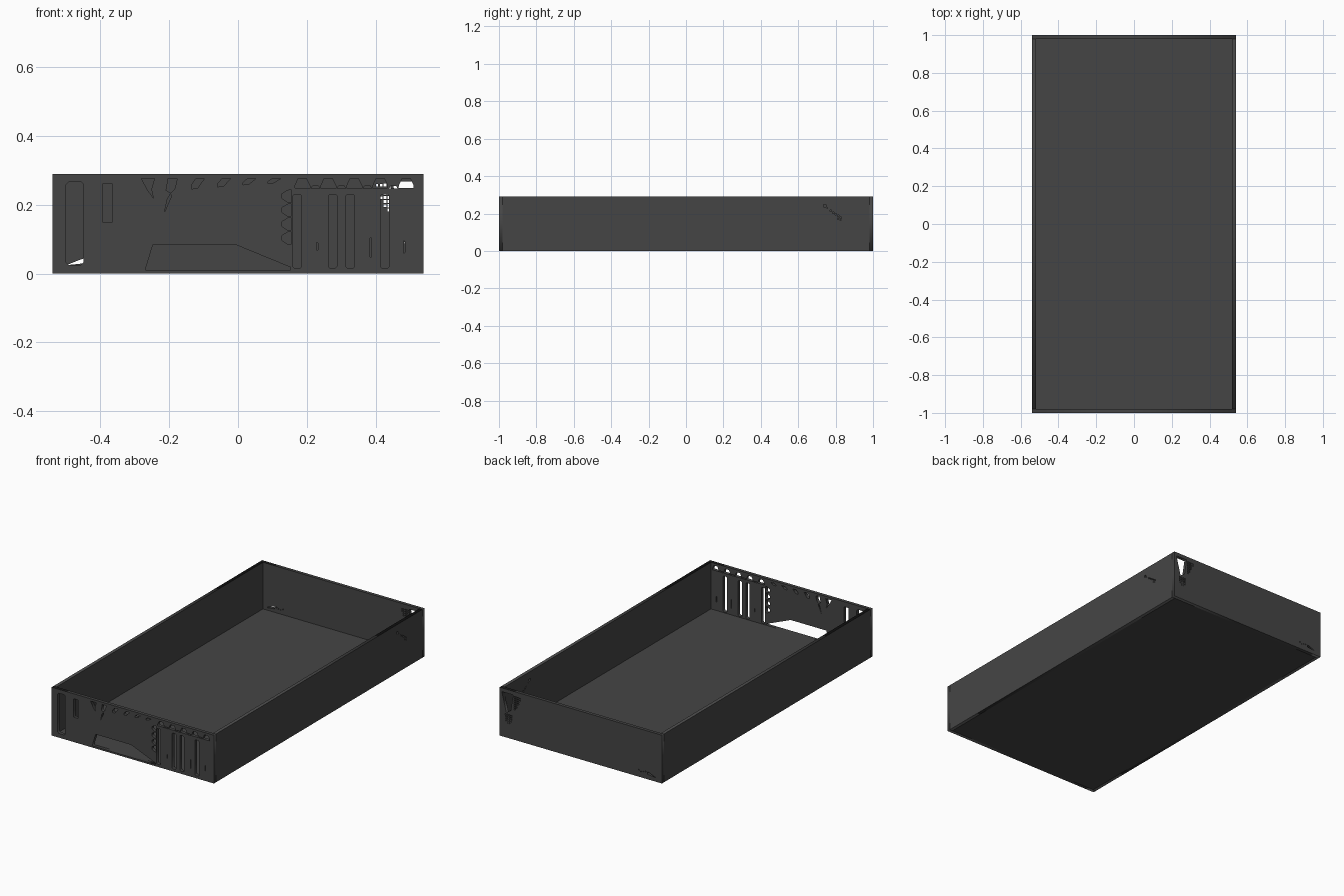
import bpy, math

W, L, H, T = 0.54, 1.0, 0.29, 0.02
FLOOR = 0.01

mat = bpy.data.materials.new("dark_grey")
mat.diffuse_color = (0.06, 0.06, 0.06, 1)


def panel(name, half, holes, loc, turn):
    """Flat sheet with cut-outs: outline and holes as filled 2D curve, given thickness."""
    cu = bpy.data.curves.new(name, 'CURVE')
    cu.dimensions, cu.fill_mode, cu.extrude = '2D', 'BOTH', T / 2
    for pts in [[(-half, 0), (half, 0), (half, H), (-half, H)]] + holes:
        sp = cu.splines.new('POLY')
        sp.points.add(len(pts) - 1)
        for p, (x, y) in zip(sp.points, pts):
            p.co = (x, y, 0, 1)
        sp.use_cyclic_u = True
    ob = bpy.data.objects.new(name, cu)
    bpy.context.collection.objects.link(ob)
    ob.location = loc
    ob.rotation_euler = (math.pi / 2, 0, turn)
    bpy.ops.object.select_all(action='DESELECT')
    ob.select_set(True)
    bpy.context.view_layer.objects.active = ob
    bpy.ops.object.convert(target='MESH')
    ob = bpy.context.object
    ob.data.materials.clear()
    ob.data.materials.append(mat)
    return ob


def slot(x0, x1, z0, z1, c=0.004):
    """Upright slot with clipped corners."""
    return [(x0 + c, z0), (x1 - c, z0), (x1, z0 + c), (x1, z1 - c),
            (x1 - c, z1), (x0 + c, z1), (x0, z1 - c), (x0, z0 + c)]


def dot(x, z, r):
    return [(x - r, z - r), (x + r, z - r), (x + r, z + r), (x - r, z + r)]


# front cut-outs: two slots on the left, row of tall slots and slits on the right
front = [slot(-0.50, -0.449, 0.025, 0.267, 0.008), slot(-0.394, -0.365, 0.149, 0.26, 0.001)]
for x in (0.172, 0.275, 0.327, 0.427):
    front.append(slot(x - 0.0125, x + 0.0125, 0.016, 0.23))
for x, z0, z1 in ((0.23, 0.068, 0.09), (0.386, 0.048, 0.104), (0.483, 0.06, 0.094)):
    front.append(slot(x - 0.002, x + 0.002, z0, z1, 0.001))
# large low opening
front.append([(-0.27, 0.01), (0.153, 0.01), (0.153, 0.018), (-0.01, 0.085), (-0.247, 0.085)])
# scallops along the top, with small gaps between
for i in range(5):
    c = 0.188 + 0.0755 * i
    front.append([(c - 0.023, 0.248), (c + 0.021, 0.248), (c + 0.021, 0.256),
                  (c + 0.011, 0.276), (c - 0.013, 0.276), (c - 0.022, 0.256)])
    if i < 4:
        front.append([(c + 0.024, 0.247), (c + 0.050, 0.247),
                      (c + 0.046, 0.254), (c + 0.029, 0.254)])
# scallops down the side
for i in range(4):
    z = 0.225 - 0.0405 * i
    front.append([(0.156, z - 0.018), (0.156, z + 0.018), (0.145, z + 0.017),
                  (0.128, z + 0.007), (0.128, z - 0.007), (0.143, z - 0.017)])
# drips and leaf shapes
front += [
    [(-0.281, 0.276), (-0.243, 0.276), (-0.252, 0.245), (-0.246, 0.219), (-0.263, 0.243)],
    [(-0.203, 0.276), (-0.177, 0.276), (-0.183, 0.248), (-0.195, 0.234), (-0.209, 0.242)],
    [(-0.197, 0.231), (-0.193, 0.226), (-0.214, 0.178), (-0.206, 0.215)],
]
for x, h in ((-0.11, 0.030), (-0.034, 0.024), (0.04, 0.018), (0.112, 0.014)):
    front.append([(x - 0.012, 0.276), (x + 0.012, 0.276), (x - 0.008, 0.276 - h + 0.002),
                  (x - 0.025, 0.276 - h), (x - 0.025, 0.276 - h * 0.6)])

# back cut-outs: corner opening fading into dots, small group at the other end
back = [[(0.525, 0.268), (0.45, 0.268), (0.465, 0.17), (0.495, 0.15)]]
for i in range(7):
    for j in range(4):
        x, z = 0.44 - 0.012 * j, 0.257 - 0.012 * i
        if i + 2 * j < 8:
            back.append(dot(x, z, 0.0045 - 0.0004 * j))
for i in range(5):
    for j in range(4):
        if i + abs(j - 1.5) < 5.5:
            back.append(dot(0.462 + 0.012 * j, 0.138 - 0.012 * i, 0.0042 - 0.0005 * i))
back.append([(-0.50, 0.024), (-0.445, 0.03), (-0.445, 0.045), (-0.465, 0.038)])
back += [dot(-0.43 + 0.014 * k, 0.042 - 0.004 * (k % 3), 0.003) for k in range(4)]

# right side: trail of small holes
side = [dot(0.742, 0.241, 0.006), dot(0.755, 0.23, 0.002)]
side += [dot(0.775 + 0.013 * k, 0.214 - 0.009 * k, 0.004) for k in range(5)]
side += [dot(0.812, 0.172, 0.003), dot(0.826, 0.166, 0.003)]

panel("front_panel", W, front, (0, -L + T / 2, 0), 0)
panel("back_panel", W, back, (0, L - T / 2, 0), 0)
panel("right_panel", L - T, side, (W - T / 2, 0, 0), math.pi / 2)
panel("left_panel", L - T, [], (-W + T / 2, 0, 0), math.pi / 2)

# floor
bpy.ops.mesh.primitive_cube_add(size=1, location=(0, 0, FLOOR / 2))
floor = bpy.context.object
floor.name = "floor"
floor.scale = (2 * (W - T), 2 * (L - T), FLOOR)
floor.data.materials.append(mat)
